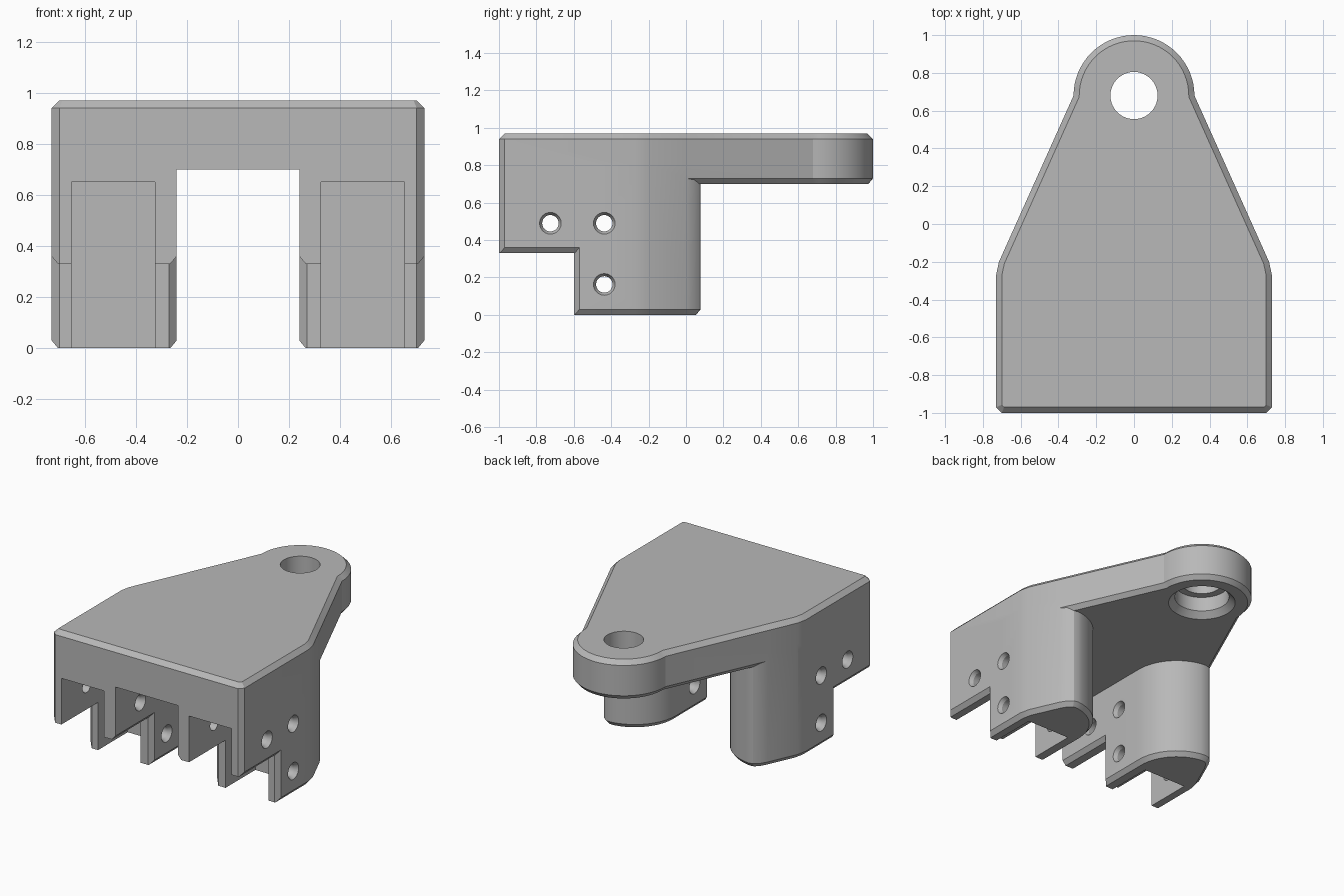
import bpy, bmesh, math
from mathutils import Vector

cube = bpy.data.objects.get("Cube")
if cube:
    bpy.data.objects.remove(cube, do_unlink=True)

grey = bpy.data.materials.new("plain_grey")
grey.use_nodes = True
COLOUR = (0.48, 0.48, 0.48, 1)
grey.diffuse_color = COLOUR
grey.node_tree.nodes["Principled BSDF"].inputs["Base Color"].default_value = COLOUR


def loft(name, rings):
    """Closed solid through rings of equal point count."""
    bm = bmesh.new()
    loops = [[bm.verts.new(p) for p in ring] for ring in rings]
    n = len(loops[0])
    for a, b in zip(loops, loops[1:]):
        for i in range(n):
            j = (i + 1) % n
            bm.faces.new((a[i], a[j], b[j], b[i]))
    bm.faces.new(loops[0][::-1])
    bm.faces.new(loops[-1])
    bmesh.ops.recalc_face_normals(bm, faces=bm.faces)
    mesh = bpy.data.meshes.new(name)
    bm.to_mesh(mesh)
    bm.free()
    mesh.materials.append(grey)
    obj = bpy.data.objects.new(name, mesh)
    bpy.context.collection.objects.link(obj)
    return obj


def inset(points, dist, limit=-9):
    """Move edges of a counter-clockwise outline inward where they lie behind limit."""
    pts = [Vector(p) for p in points]
    edges = []
    for a, b in zip(pts, pts[1:] + pts[:1]):
        d = (b - a).normalized()
        edges.append((Vector((-d.y, d.x)), dist if (a.y + b.y) / 2 > limit else 0))
    out = []
    for i, p in enumerate(pts):
        (n1, d1), (n2, d2) = edges[i - 1], edges[i]
        det = n1.x * n2.y - n1.y * n2.x
        if abs(det) < 0.001:
            out.append(p + n1 * d1)
        else:
            out.append(p + Vector((d1 * n2.y - d2 * n1.y, d2 * n1.x - d1 * n2.x)) / det)
    return out


def prism(name, levels, side=1):
    return loft(name, [[(side * p[0], p[1], z) for p in pts] for pts, z in levels])


def lathe(name, profile, place, count=40):
    rings = []
    for t, r in profile:
        angles = [2 * math.pi * i / count for i in range(count)]
        rings.append([place(t, r * math.cos(a), r * math.sin(a)) for a in angles])
    return loft(name, rings)


def arc(cx, cy, r, start, end, steps):
    angles = [math.radians(start + (end - start) * i / steps) for i in range(steps + 1)]
    return [(cx + r * math.cos(a), cy + r * math.sin(a)) for a in angles]


def combine(target, other, operation):
    mod = target.modifiers.new(operation, 'BOOLEAN')
    mod.operation = operation
    mod.solver = 'EXACT'
    mod.object = other
    bpy.context.view_layer.objects.active = target
    bpy.ops.object.modifier_apply(modifier=mod.name)
    bpy.data.objects.remove(other, do_unlink=True)


# Shared side wall: straight flank, soft corner, taper towards the eye
corner = Vector((0.715, -0.2))
split = corner.lerp(Vector((0.32, 0.68)), 0.2 / 0.88)
flank = [(0.73, -0.27), tuple(corner), tuple(split)]

# Top plate with rounded eye end
half = [(0.70, -1), (0.73, -0.97)] + flank
outline = half + arc(0, 0.68, 0.32, 0, 180, 32) + [(-x, y) for x, y in half[::-1]]
bracket = prism("mounting_bracket", [
    (inset(outline, 0.025, -0.98), 0.70), (outline, 0.73),
    (outline, 0.94), (inset(outline, 0.03), 0.97)])

# Legs with a rounded back and a raised front arm
leg = [(0.27, -0.6), (0.70, -0.6), (0.73, -0.57)] + flank
leg += [(0.598, 0.045), (0.565, 0.073)] + arc(0.56, -0.24, 0.32, 95, 180, 14) + [(0.24, -0.57)]
arm = [(0.24, -1), (0.70, -1), (0.73, -0.97), (0.73, -0.45), (0.24, -0.45)]
for side in (1, -1):
    rear = prism("leg", [(inset(leg, 0.025, -0.58), 0), (leg, 0.03), (leg, 0.80)], side)
    front = prism("arm", [(inset(arm, 0.025, -0.98), 0.33), (arm, 0.36), (arm, 0.80)], side)
    combine(bracket, rear, 'UNION')
    combine(bracket, front, 'UNION')

# Slots between the walls of each leg, and countersunk pin holes
slot = [(0.325, -1.2), (0.652, -1.2), (0.652, -0.275), (0.325, -0.275)]
pin = [(0.1, 0.058), (0.24, 0.058), (0.265, 0.044), (0.705, 0.044), (0.73, 0.058), (0.9, 0.058)]
for side in (1, -1):
    combine(bracket, prism("slot_cutter", [(slot, -0.2), (slot, 0.65)], side), 'DIFFERENCE')
    for y, z in ((-0.725, 0.49), (-0.437, 0.49), (-0.437, 0.163)):
        cutter = lathe("pin_cutter", pin, lambda t, u, v: (side * t, y + u, z + v), 24)
        combine(bracket, cutter, 'DIFFERENCE')

# Eye hole with a chamfered counterbore underneath
eye = [(0.6, 0.215), (0.70, 0.215), (0.74, 0.175), (0.84, 0.175), (0.84, 0.125), (1.1, 0.125)]
combine(bracket, lathe("eye_cutter", eye, lambda t, u, v: (u, 0.68 + v, t)), 'DIFFERENCE')

# Smooth curves, crisp edges
bpy.ops.object.select_all(action='DESELECT')
bracket.select_set(True)
bpy.context.view_layer.objects.active = bracket
bpy.ops.object.shade_smooth_by_angle(angle=math.radians(20))
